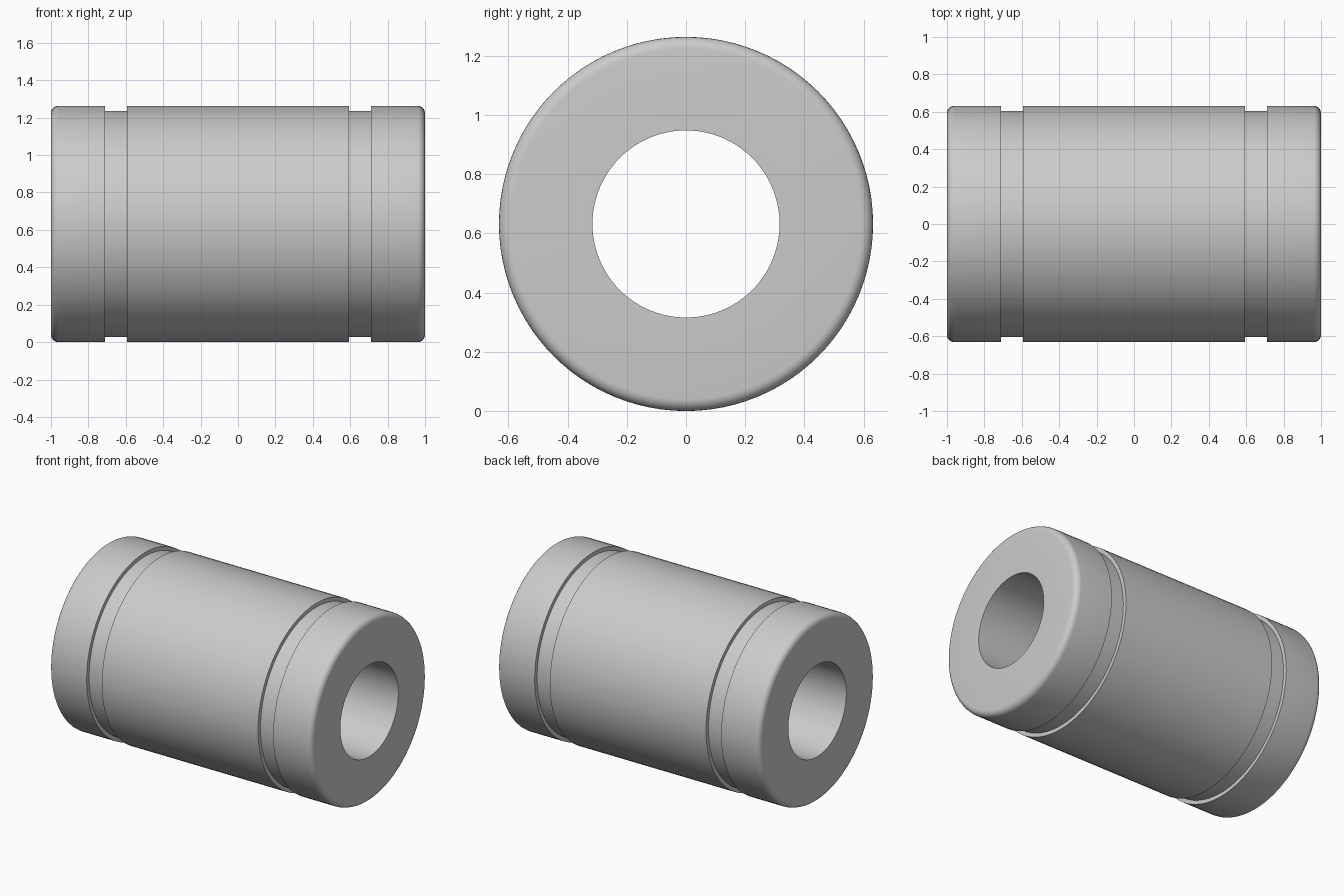
import bpy, bmesh
from math import pi, sin, cos, radians

if "Cube" in bpy.data.objects:
    bpy.data.objects.remove(bpy.data.objects["Cube"])

R, BORE, GROOVE = 0.6316, 0.3158, 0.605   # outer, bore and groove radii
FILLET = 0.04
G_OUT, G_IN = 0.7105, 0.5947              # groove edges along x
SEGMENTS = 96

# Right half of the profile as (x, radius): bore edge, rounded rim, groove
half = [(1, BORE)]
for i in range(7):
    a = i * pi / 12
    half.append((1 - FILLET + FILLET * cos(a), R - FILLET + FILLET * sin(a)))
half += [(G_OUT, R), (G_OUT, GROOVE), (G_IN, GROOVE), (G_IN, R)]
profile = half + [(-x, r) for x, r in reversed(half)]

# Revolve the closed profile around the x axis
bm = bmesh.new()
verts = [bm.verts.new((x, 0, r)) for x, r in profile]
edges = [bm.edges.new((verts[i - 1], verts[i])) for i in range(len(verts))]
bmesh.ops.spin(bm, geom=verts + edges, cent=(0, 0, 0), axis=(1, 0, 0),
               angle=2 * pi, steps=SEGMENTS, use_duplicate=False)
bmesh.ops.remove_doubles(bm, verts=bm.verts[:], dist=1e-4)
bmesh.ops.recalc_face_normals(bm, faces=bm.faces[:])
mesh = bpy.data.meshes.new("bearing_sleeve")
bm.to_mesh(mesh)
bm.free()

# Bearing sleeve resting on the ground
sleeve = bpy.data.objects.new("bearing_sleeve", mesh)
sleeve.location.z = R
bpy.context.collection.objects.link(sleeve)
bpy.context.view_layer.objects.active = sleeve
sleeve.select_set(True)
bpy.ops.object.shade_smooth_by_angle(angle=radians(30))
